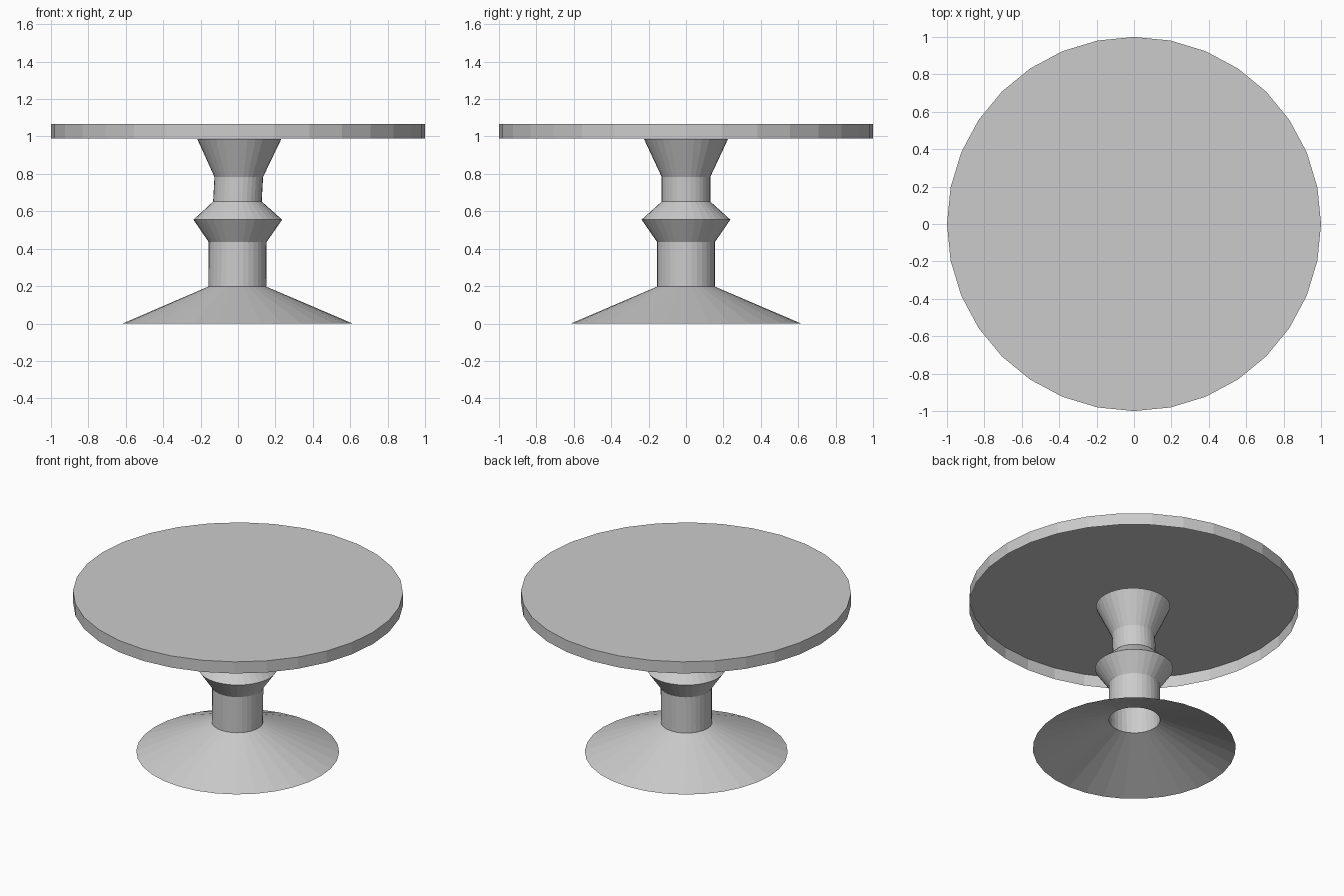
import bpy, bmesh
from math import cos, sin, tau

if "Cube" in bpy.data.objects:
    bpy.data.objects.remove(bpy.data.objects["Cube"])

SIDES = 32


def lathe(name, rings, cap_top=False):
    """Flat-shaded surface through rings of (radius, z, x offset)."""
    bm = bmesh.new()
    loops = [[bm.verts.new((dx + r * cos(tau * i / SIDES), r * sin(tau * i / SIDES), z))
              for i in range(SIDES)] for r, z, dx in rings]
    for low, high in zip(loops, loops[1:]):
        for i in range(SIDES):
            j = (i + 1) % SIDES
            bm.faces.new((low[i], low[j], high[j], high[i]))
    if cap_top:
        bm.faces.new(loops[-1])
    mesh = bpy.data.meshes.new(name)
    bm.to_mesh(mesh)
    bm.free()
    obj = bpy.data.objects.new(name, mesh)
    bpy.context.collection.objects.link(obj)
    return obj


# Round table top with a rim, open underneath
lathe("table_top", [(1.0, 0.988, 0), (1.0, 1.066, 0)], cap_top=True)

# Turned hollow pedestal, open underneath, with slightly uneven rings
lathe("pedestal", [
    (0.615, 0.0, -0.002),
    (0.155, 0.197, -0.004),
    (0.155, 0.436, -0.002),
    (0.237, 0.555, -0.001),
    (0.130, 0.652, -0.003),
    (0.130, 0.784, 0.004),
    (0.225, 0.987, 0.007),
])
